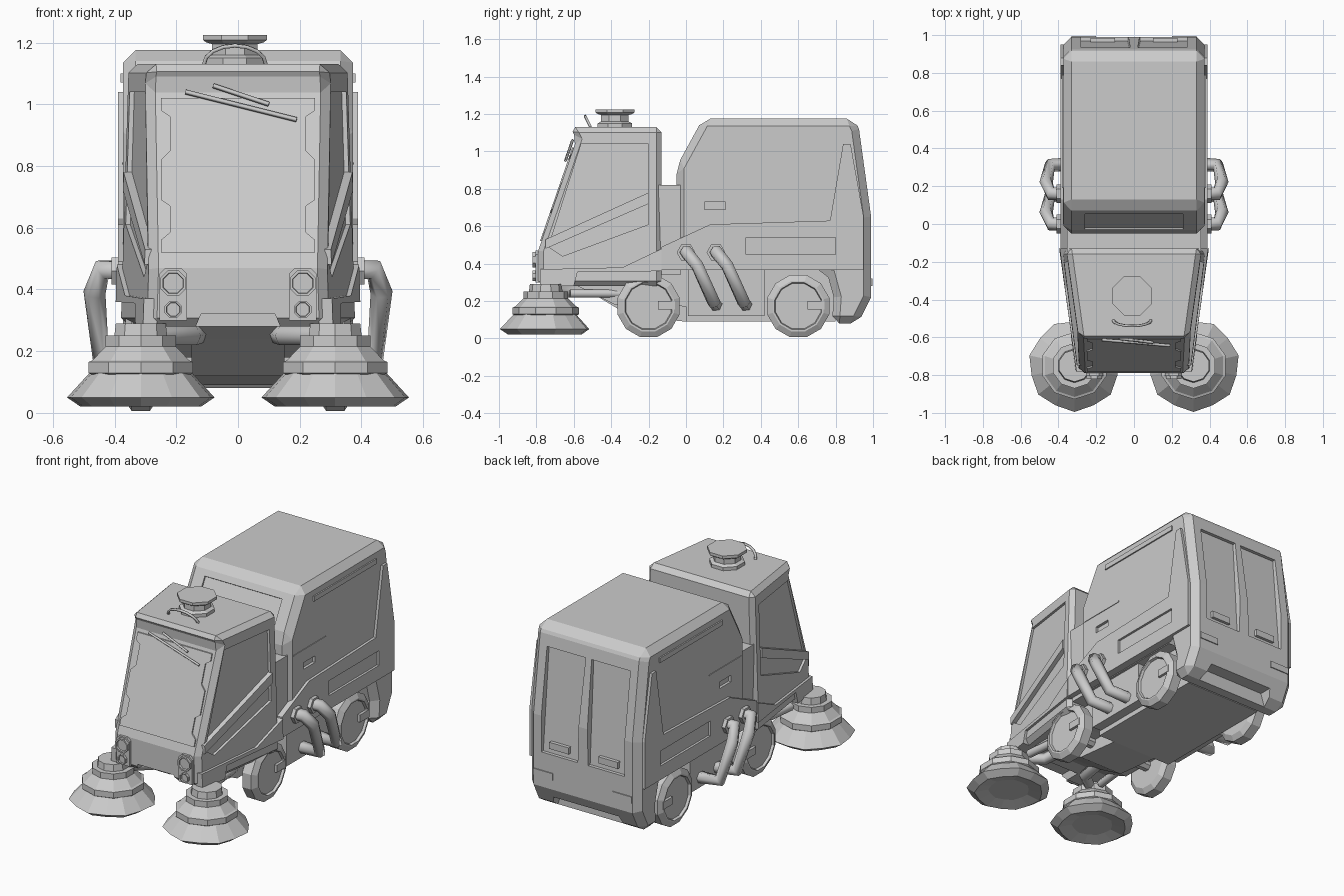
import bpy, bmesh, math
from mathutils import Matrix, Vector

cube = bpy.data.objects.get("Cube")
if cube:
    bpy.data.objects.remove(cube)

GREY = (0.6, 0.6, 0.6, 1)
mat = bpy.data.materials.new("light grey")
mat.use_nodes = True
mat.diffuse_color = GREY
mat.node_tree.nodes["Principled BSDF"].inputs["Base Color"].default_value = GREY


def link(name, data):
    obj = bpy.data.objects.new(name, data)
    data.materials.append(mat)
    bpy.context.scene.collection.objects.link(obj)
    return obj


def finish(name, bm, bevel=0):
    bmesh.ops.recalc_face_normals(bm, faces=bm.faces)
    if bevel:
        sharp = [e for e in bm.edges if e.calc_face_angle(0) > 0.5]
        bmesh.ops.bevel(bm, geom=sharp, offset=bevel, segments=1, affect='EDGES', clamp_overlap=True)
    mesh = bpy.data.meshes.new(name)
    bm.to_mesh(mesh)
    bm.free()
    return link(name, mesh)


def bridge(bm, a, b):
    """Close two matching outlines into a solid."""
    bm.faces.new(a)
    bm.faces.new(b[::-1])
    for i in range(len(a)):
        j = (i + 1) % len(a)
        bm.faces.new((a[i], b[i], b[j], a[j]))


def prism(name, pts, out, inn=None, bevel=0):
    """Side profile (y, z) spanning the width, or a mirrored pair of slabs."""
    f = out if callable(out) else lambda y, z: out
    g = inn if callable(inn) else lambda y, z: inn
    bm = bmesh.new()
    for s in ((1,) if inn is None else (1, -1)):
        a = [bm.verts.new((s * f(y, z), y, z)) for y, z in pts]
        b = [bm.verts.new((-f(y, z) if inn is None else s * g(y, z), y, z)) for y, z in pts]
        bridge(bm, a, b)
    return finish(name, bm, bevel)


def facing(name, pts, y_of, front, back, mirror=False):
    """Outline (x, z) extruded along y on a sloping surface y_of(z)."""
    bm = bmesh.new()
    for s in ((1, -1) if mirror else (1,)):
        a, b = ([bm.verts.new((s * x, y_of(z) + d, z)) for x, z in pts] for d in (front, back))
        bridge(bm, a, b)
    return finish(name, bm)


def lathe(name, prof, n, place, turn=None, wobble=1):
    bm = bmesh.new()
    m = Matrix.Translation(place) @ (turn or Matrix())
    rings = []
    for r, h in prof:
        ring = []
        for i in range(n):
            t = math.tau * (i + 0.5) / n
            k = r * (wobble if i % 2 else 1)
            ring.append(bm.verts.new(m @ Vector((k * math.cos(t), k * math.sin(t), h))))
        rings.append(ring)
    for a, b in zip(rings, rings[1:]):
        for i in range(n):
            j = (i + 1) % n
            bm.faces.new((a[i], a[j], b[j], b[i]))
    bm.faces.new(rings[0])
    bm.faces.new(rings[-1])
    return finish(name, bm)


def tube(name, pts, radius, sides=1):
    cu = bpy.data.curves.new(name, 'CURVE')
    cu.dimensions = '3D'
    cu.bevel_depth, cu.bevel_resolution, cu.use_fill_caps = radius, sides, True
    sp = cu.splines.new('POLY')
    sp.points.add(len(pts) - 1)
    for p, q in zip(sp.points, pts):
        p.co = (*q, 1)
    return link(name, cu)


def cut(target, cutter):
    mod = target.modifiers.new("cut", 'BOOLEAN')
    mod.operation, mod.object, mod.solver = 'DIFFERENCE', cutter, 'EXACT'
    bpy.context.view_layer.objects.active = target
    bpy.ops.object.modifier_apply(modifier=mod.name)
    bpy.data.objects.remove(cutter)


def rect(a0, a1, b0, b1):
    return [(a0, b0), (a1, b0), (a1, b1), (a0, b1)]


def cab_side(d):
    return lambda y, z: 0.38 + 0.14 * (y + 0.13) - 0.03 * (z - 0.4) + d


def screen_y(z):
    return -0.79 + 0.345 * (z - 0.47)


def rear_y(z):
    return 0.99 - 0.14 * max(0, z - 0.65)


# Cab with recessed side windows
cab = prism("cab", [(-0.79, 0.28), (-0.79, 0.47), (-0.585, 1.065), (-0.62, 1.13),
                    (-0.13, 1.13), (-0.13, 0.28)], cab_side(0), bevel=0.028)
cut(cab, prism("window_cutter", [(-0.735, 0.49), (-0.56, 1.04), (-0.2, 1.04), (-0.2, 0.61),
                                 (-0.66, 0.44)], cab_side(0.1), cab_side(-0.015)))
cut(cab, facing("nose_notch_cutter", [(-0.17, 0.2), (0.17, 0.2), (0.12, 0.32), (-0.12, 0.32)],
                lambda z: -0.79, -0.1, 0.12))
prism("window_bar", [(-0.75, 0.48), (-0.2, 0.72), (-0.2, 0.78), (-0.75, 0.53)],
      cab_side(0.012), cab_side(-0.03))
prism("cab_sill", [(-0.78, 0.28), (-0.78, 0.37), (-0.34, 0.38), (-0.13, 0.48), (-0.13, 0.36),
                   (-0.58, 0.355), (-0.6, 0.28)], cab_side(0.015), cab_side(-0.03))

# Windscreen and wipers
half = [(0.25, 0.52), (0.25, 0.56), (0.22, 0.585), (0.22, 0.67), (0.25, 0.69),
        (0.25, 0.82), (0.22, 0.85), (0.22, 0.96), (0.25, 0.98), (0.25, 1.02)]
facing("windscreen", half + [(-x, z) for x, z in reversed(half)], screen_y, -0.008, 0.01)
for x0, z0, x1, z1 in ((-0.17, 1.04, 0.19, 0.95), (-0.08, 1.06, 0.1, 1.0)):
    tube("wiper", [(x0, screen_y(z0) - 0.02, z0), (x1, screen_y(z1) - 0.02, z1)], 0.008, 0)

# Headlights
facing("headlight_panel", [(0.165, 0.3), (0.255, 0.3), (0.255, 0.45), (0.235, 0.47),
                           (0.185, 0.47), (0.165, 0.45)], lambda z: -0.79, -0.015, 0.02, True)
to_front = Matrix.Rotation(math.pi / 2, 4, 'X')
for s in (1, -1):
    for z, r in ((0.42, 0.045), (0.335, 0.03)):
        lathe("headlight", [(r, 0), (r, 0.03), (r * 0.8, 0.03), (r * 0.75, 0.02)], 8,
              (s * 0.21, -0.79, z), to_front)

# Roof beacon and hoop
lathe("beacon", [(0.1, 0), (0.1, 0.02), (0.08, 0.03), (0.08, 0.065), (0.1, 0.07), (0.112, 0.078),
                 (0.112, 0.095)], 8, (-0.01, -0.38, 1.13))
arc = [math.pi * i / 8 for i in range(9)]
tube("roof_hoop", [(-0.01 + 0.1 * math.cos(t), -0.51 - 0.03 * math.sin(t),
                    1.13 + 0.06 * math.sin(t)) for t in arc], 0.008, 0)

# Rear hopper body with its recesses
body = prism("hopper_body", [(-0.05, 0.365), (-0.05, 0.92), (0.09, 1.175), (0.9, 1.175), (0.925, 1.12),
                             (0.99, 0.65), (0.99, 0.22), (0.92, 0.08), (0.78, 0.08), (0.79, 0.22),
                             (0.75, 0.365)], 0.372, bevel=0.04)
cut(body, facing("rear_panel_cutter", [(0.02, 1.05), (0.035, 0.43), (0.28, 0.43), (0.28, 1.05)],
                 rear_y, 0.1, -0.02, True))
cut(body, facing("bumper_cutter", [(-0.27, 0), (0.27, 0), (0.22, 0.16), (-0.22, 0.16)],
                 lambda z: 0.9, -0.02, 0.2))
cut(body, prism("handle_cutter", rect(0.1, 0.21, 0.69, 0.73), 0.5, 0.355))
cut(body, prism("hatch_cutter", [(-0.06, 0.98), (0.02, 1.13), (0.06, 1.1), (-0.02, 0.95)], 0.26))
facing("rear_handle", rect(0.1, 0.23, 0.46, 0.5), rear_y, -0.03, -0.005, True)
facing("rear_lamp", rect(0.2, 0.33, 0.28, 0.32), rear_y, -0.02, 0.006, True)
prism("side_rail", rect(0.19, 0.79, 1.07, 1.1), 0.38, 0.36)
prism("panel_line", rect(0.0, 0.31, 0.805, 0.812), 0.376, 0.36)

# Raised lower side panel with pillar and slot
skirt = prism("side_skirt", [(-0.13, 0.365), (-0.13, 0.49), (0.13, 0.61), (0.77, 0.63), (0.84, 1.04),
                             (0.88, 1.04), (0.95, 0.65), (0.95, 0.365)], 0.388, 0.34)
cut(skirt, prism("slot_cutter", rect(0.32, 0.8, 0.45, 0.54), 0.5, 0.374))

# Link between cab and hopper
prism("link_panel", rect(-0.15, -0.03, 0.34, 0.82), 0.355)

# Chassis, suction duct and axles
prism("chassis", [(-0.6, 0.29), (-0.38, 0.18), (-0.1, 0.18), (0, 0.17), (0, 0.09),
                  (0.8, 0.09), (0.8, 0.4), (-0.6, 0.4)], 0.26)
prism("hopper_floor", [(0.01, 0.12), (0.01, 0.37), (0.42, 0.37), (0.42, 0.12)], 0.32)
prism("suction_duct", [(-0.6, 0.3), (-0.3, 0.12), (0, 0.09), (0, 0.25), (-0.3, 0.35)], 0.15)
to_side = Matrix.Rotation(math.pi / 2, 4, 'Y')
for y in (-0.2, 0.6):
    lathe("axle", [(0.035, -0.3), (0.035, 0.3)], 8, (0, y, 0.173), to_side)
    for s in (1, -1):
        lathe("wheel", [(0.14, -0.05), (0.172, -0.03), (0.172, 0.03), (0.14, 0.05), (0.13, 0.05),
                        (0.125, 0.035)], 12, (s * 0.315, y, 0.173),
              Matrix.Rotation(s * math.pi / 2, 4, 'Y'))
    prism("hub_tab", rect(y + 0.05, y + 0.14, 0.155, 0.2), 0.366, 0.34)

# Side hoses
for s in (1, -1):
    for y in (0, 0.16):
        tube("hose", [(s * x, y + dy, z) for x, dy, z in
                      ((0.36, 0, 0.46), (0.44, 0, 0.465), (0.465, 0.06, 0.39),
                       (0.445, 0.15, 0.19), (0.3, 0.16, 0.18))], 0.036)
        lathe("hose_collar", [(0.05, -0.02), (0.05, 0.02)], 6, (s * 0.39, y, 0.46), to_side)

# Front brushes on arms
for s in (1, -1):
    at = (s * 0.315, -0.75, 0)
    lathe("brush_bristles", [(0.12, 0.04), (0.2, 0.02), (0.245, 0.05), (0.17, 0.13)], 14, at, wobble=0.95)
    lathe("brush_head", [(0.17, 0.125), (0.178, 0.13), (0.178, 0.165), (0.165, 0.17), (0.12, 0.215),
                         (0.12, 0.25), (0.09, 0.25), (0.085, 0.29)], 10, at)
    tube("brush_arm", [(s * 0.31, -0.74, 0.25), (s * 0.15, -0.62, 0.25), (s * 0.12, -0.4, 0.26)], 0.035)
    tube("brush_strut", [(s * 0.27, -0.62, 0.24), (s * 0.24, -0.35, 0.24)], 0.025)
